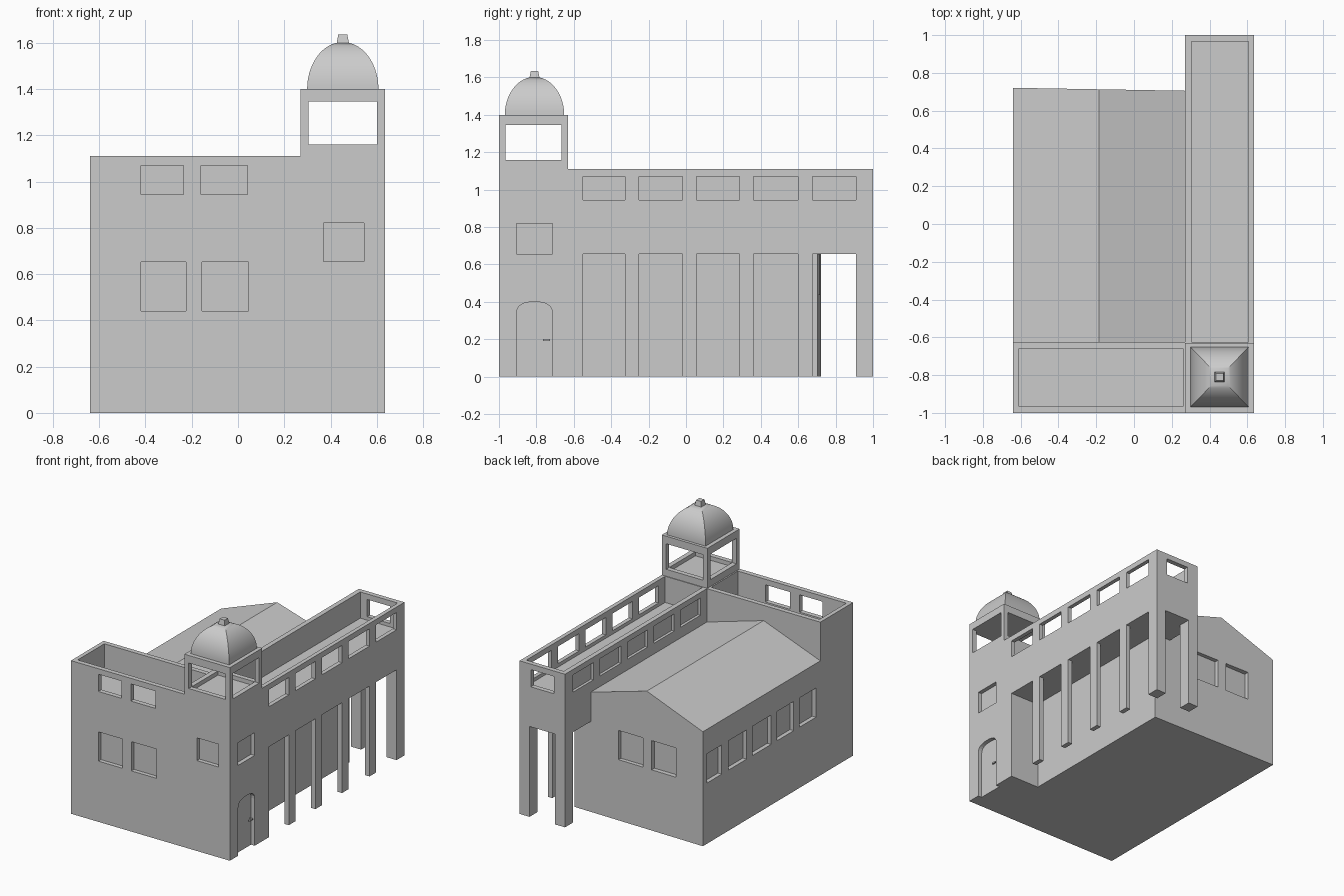
import bpy, bmesh, math

if "Cube" in bpy.data.objects:
    bpy.data.objects.remove(bpy.data.objects["Cube"])


def finish(name, bm):
    bmesh.ops.recalc_face_normals(bm, faces=bm.faces[:])
    me = bpy.data.meshes.new(name)
    bm.to_mesh(me)
    bm.free()
    ob = bpy.data.objects.new(name, me)
    bpy.context.collection.objects.link(ob)
    return ob


def add_box(bm, x0, x1, y0, y1, z0, z1):
    vs = bmesh.ops.create_cube(bm, size=1)["verts"]
    for v in vs:
        v.co = ((x0 + x1) / 2 + v.co.x * (x1 - x0),
                (y0 + y1) / 2 + v.co.y * (y1 - y0),
                (z0 + z1) / 2 + v.co.z * (z1 - z0))


def boxes(name, specs):
    bm = bmesh.new()
    for s in specs:
        add_box(bm, *s)
    return finish(name, bm)


def add_prism(bm, pts, delta):
    f = bm.faces.new([bm.verts.new(p) for p in pts])
    r = bmesh.ops.extrude_face_region(bm, geom=[f])
    new = [g for g in r["geom"] if isinstance(g, bmesh.types.BMVert)]
    bmesh.ops.translate(bm, verts=new, vec=delta)
    return new


def cut(ob, cutter):
    # apply a boolean difference, then remove the cutter
    cutter.hide_render = True
    m = ob.modifiers.new("cut", "BOOLEAN")
    m.operation, m.solver, m.object, m.use_self = "DIFFERENCE", "EXACT", cutter, True
    dg = bpy.context.evaluated_depsgraph_get()
    me = bpy.data.meshes.new_from_object(ob.evaluated_get(dg))
    ob.modifiers.clear()
    ob.data = me
    bpy.data.objects.remove(cutter)


XW = [(-.42, -.225), (-.155, .045)]
BAYS = [(-.55, -.325), (-.25, -.02), (.055, .285), (.36, .60), (.675, .91)]

# front block with walled roof terrace
front = boxes("front_block", [(-.64, .27, -1, -.625, 0, 1.11)])
cut(front, boxes("cutter", [(-.61, .26, -.965, -.66, .92, 1.3)]
    + [(a, b, -1.1, -.97, .44, .652) for a, b in XW]
    + [(a, b, -1.1, -.95, .945, 1.07) for a, b in [(-.42, -.235), (-.16, .04)]]))

# corner tower with open belfry, window recesses
tower = boxes("tower", [(.27, .635, -1, -.63, 0, 1.40)])
cut(tower, boxes("cutter", [
    (.305, .60, -1.1, -.5, 1.16, 1.345),
    (.1, .8, -.965, -.665, 1.16, 1.345),
    (.305, .60, -.965, -.665, 1.13, 1.345),
    (.37, .545, -1.1, -.97, .655, .82),
    (.605, .8, -.905, -.715, .655, .82)]))

# arched door recess and handle
bm = bmesh.new()
arch = [(.605, -.905, -.1), (.605, -.715, -.1)]
for i in range(13):
    t = math.pi * i / 12
    c, s = math.cos(t), math.sin(t)
    arch.append((.605, -.81 + .095 * math.copysign(abs(c) ** .8, c), .34 + .06 * s ** .8 if s > 1e-6 else .34))
add_prism(bm, arch, (.2, 0, 0))
cut(tower, finish("cutter", bm))
boxes("door_handle", [(.60, .628, -.735, -.728, .192, .202),
                      (.62, .63, -.765, -.728, .192, .202)])

# square dome: four curved sides rising to a flat cap
bm = bmesh.new()
N = 16
rings = []
for i in range(N + 1):
    t = math.radians(78) * i / N
    r, z = .154 * math.cos(t), 1.40 + .203 * math.sin(t)
    rings.append([bm.verts.new((.453 + sx * r, -.81 + sy * r * 1.03, z))
                  for sx, sy in [(-1, -1), (1, -1), (1, 1), (-1, 1)]])
for a, b in zip(rings, rings[1:]):
    for k in range(4):
        bm.faces.new((a[k], a[(k + 1) % 4], b[(k + 1) % 4], b[k]))
bm.faces.new(rings[0])
bm.faces.new(rings[-1])
dome = finish("dome", bm)
bpy.context.view_layer.objects.active = dome
dome.select_set(True)
bpy.ops.object.shade_smooth_by_angle(angle=math.radians(30))

# tapered finial on the dome
bm = bmesh.new()
add_box(bm, .425, .481, -.838, -.782, 1.59, 1.635)
for v in bm.verts:
    if v.co.z > 1.6:
        v.co.x = .453 + (v.co.x - .453) * .7
        v.co.y = -.81 + (v.co.y + .81) * .7
finish("dome_finial", bm)

# gabled hall, its back wall slightly skewed
bm = bmesh.new()
prof = [(-.64, 0), (.40, 0), (.40, .83), (-.185, 1.0), (-.64, .83)]
for v in add_prism(bm, [(x, -.63, z) for x, z in prof], (0, 1.34, 0)):
    v.co.y -= .017 * v.co.x
hall = finish("hall", bm)
SIDE = [(.505, .69), (.22, .425), (-.06, .15), (-.32, -.13), (-.575, -.385)]
cut(hall, boxes("cutter", [(a, b, .682, .9, .44, .652) for a, b in XW]
    + [(-.8, -.61, a, b if b < .6 else .675, .44, .652) for a, b in SIDE]))

# raised gallery with parapet openings
gallery = boxes("gallery", [(.27, .635, -.63, 1, .655, 1.11)])
cut(gallery, boxes("cutter", [(.305, .605, -.625, .965, .92, 1.3),
                              (.36, .545, .9, 1.2, .945, 1.07)]
    + [(x, x + .15, a, b, .945, 1.07) for a, b in BAYS for x in (.14, .58)]))

# gallery supports: wall pier, slim columns, corner columns
boxes("gallery_pier", [(.40, .635, -.63, -.55, 0, .655)])
for i in range(4):
    boxes(f"column_{i + 1}", [(.60, .635, BAYS[i][1], BAYS[i + 1][0], 0, .655)])
for side, x in (("left", .27), ("right", .555)):
    boxes(f"corner_column_{side}", [(x, x + .08, .91, 1, 0, .655)])
